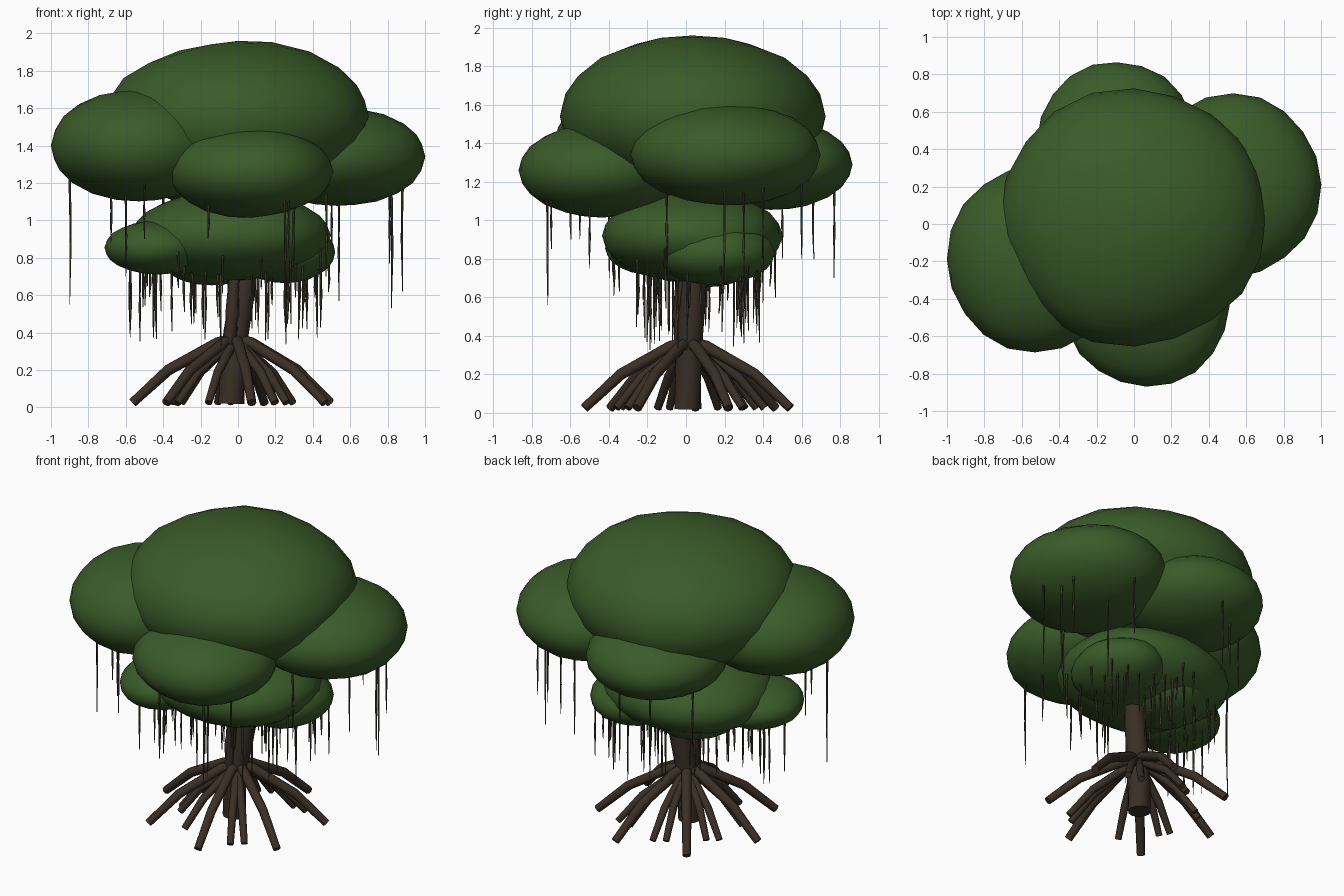
import bpy, bmesh, math, random
from mathutils import Vector

if "Cube" in bpy.data.objects:
    bpy.data.objects.remove(bpy.data.objects["Cube"])

random.seed(4)


def material(name, rgb):
    m = bpy.data.materials.new(name)
    m.diffuse_color = (*rgb, 1)
    m.use_nodes = True
    m.node_tree.nodes["Principled BSDF"].inputs["Base Color"].default_value = m.diffuse_color
    return m


LEAF = material("leaf_green", (0.042, 0.105, 0.022))
BARK = material("bark_brown", (0.042, 0.028, 0.018))
VINE = material("vine_brown", (0.055, 0.05, 0.03))


def finish(bm, name, mat, angle=60):
    me = bpy.data.meshes.new(name)
    bm.to_mesh(me)
    bm.free()
    me.materials.append(mat)
    ob = bpy.data.objects.new(name, me)
    bpy.context.collection.objects.link(ob)
    bpy.ops.object.select_all(action='DESELECT')
    ob.select_set(True)
    bpy.context.view_layer.objects.active = ob
    bpy.ops.object.shade_smooth_by_angle(angle=math.radians(angle))
    return ob


def tube(bm, points, radii, sides=8):
    """Capped tapered tube through a few points."""
    pts = [Vector(p) for p in points]
    rings = []
    for i, p in enumerate(pts):
        d = (pts[min(i + 1, len(pts) - 1)] - pts[max(i - 1, 0)]).normalized()
        q = d.to_track_quat('Z', 'Y')
        rings.append([bm.verts.new(p + q @ Vector((
            radii[i] * math.cos(math.tau * k / sides),
            radii[i] * math.sin(math.tau * k / sides), 0)))
            for k in range(sides)])
    for a, b in zip(rings, rings[1:]):
        for k in range(sides):
            j = (k + 1) % sides
            bm.faces.new((a[k], a[j], b[j], b[k]))
    bm.faces.new(rings[0][::-1])
    bm.faces.new(rings[-1])


# Foliage masses: centre and radii
UPPER = {
    "crown_top": ((0, 0.035, 1.54), (0.715, 0.69, 0.42)),
    "crown_left": ((-0.53, -0.19, 1.40), (0.47, 0.50, 0.30)),
    "crown_right": ((0.53, 0.21, 1.34), (0.47, 0.49, 0.265)),
    "crown_front": ((0.065, -0.44, 1.26), (0.44, 0.43, 0.245)),
    "crown_back": ((-0.09, 0.44, 1.29), (0.43, 0.43, 0.235)),
}
LOWER = {
    "skirt_middle": ((-0.04, 0.03, 0.92), (0.54, 0.475, 0.24)),
    "skirt_left": ((-0.44, -0.14, 0.855), (0.27, 0.28, 0.145)),
    "skirt_right": ((0.25, 0.15, 0.83), (0.27, 0.31, 0.165)),
    "skirt_bottom": ((-0.14, 0.1, 0.82), (0.28, 0.28, 0.17)),
}
for i, (name, (c, r)) in enumerate({**UPPER, **LOWER}.items()):
    bm = bmesh.new()
    bmesh.ops.create_icosphere(bm, subdivisions=3, radius=1)
    for v in bm.verts:
        n = v.co.copy()
        lump = 1 + 0.02 * math.sin(4 * n.x + i) * math.cos(4 * n.y + 2 * i)
        v.co = Vector([c[k] + r[k] * n[k] * lump for k in range(3)])
    finish(bm, name, LEAF, 80)

# Leaning trunk and its second stem
bm = bmesh.new()
tube(bm, [(-0.035, 0.01, 0.02), (-0.03, 0.01, 0.22), (-0.01, 0.02, 0.40),
          (0.035, 0.045, 0.68), (0.04, 0.05, 0.95)],
     [0.07, 0.07, 0.068, 0.065, 0.05], 12)
finish(bm, "trunk", BARK)
bm = bmesh.new()
tube(bm, [(-0.04, -0.02, 0.33), (-0.03, -0.035, 0.5), (-0.02, -0.02, 0.8)],
     [0.045, 0.038, 0.035])
finish(bm, "second_stem", BARK)


# Prop roots: seven long arched ones, shorter ones beside them
def prop_root(bm, angle, reach, top, radius):
    c, s = math.cos(math.radians(angle)), math.sin(math.radians(angle))
    path = [(0.01, top), (reach * 0.17, top - 0.02),
            (reach * 0.65, top * 0.55), (reach, 0.025)]
    tube(bm, [(c * d - 0.015, s * d + 0.015, z) for d, z in path],
         [radius, radius, radius * 0.95, radius * 0.8])


bm = bmesh.new()
for i in range(7):
    outer = (125 + i * 360 / 7) % 360
    prop_root(bm, outer, 0.55, 0.365, 0.031)
    for side in (-20, 20):
        a = (outer + side) % 360
        # leave the trunk foot visible from the front and the right
        if abs(a - 265) > 12 and 12 < a < 346:
            prop_root(bm, a, random.uniform(0.34, 0.44), 0.34, 0.026)
finish(bm, "prop_roots", BARK)


# Hanging aerial roots
def underside(masses, x, y):
    """Lowest foliage height at x, y, or None outside it."""
    hits = []
    for c, r in masses.values():
        d = ((x - c[0]) / r[0]) ** 2 + ((y - c[1]) / r[1]) ** 2
        if d < 0.93:
            hits.append(c[2] - r[2] * math.sqrt(1 - d))
    return min(hits) if hits else None


def hang(bm, x, y, z, length):
    bend = random.uniform(-0.005, 0.005)
    tube(bm, [(x, y, z + 0.02), (x + bend, y, z - length * 0.5),
              (x, y + bend, z - length)], [0.008, 0.0065, 0.002], 6)


bm = bmesh.new()
made = 0
while made < 62:
    x, y = random.uniform(-0.69, 0.53), random.uniform(-0.4, 0.47)
    z = underside(LOWER, x, y)
    if z and math.hypot(x, y) > 0.16:
        hang(bm, x, y, z, random.uniform(0.12, 0.38))
        made += 1
finish(bm, "lower_aerial_roots", VINE)

bm = bmesh.new()
for x, y, low in ((-0.9, -0.2, 0.55), (-0.68, -0.35, 0.88), (0.82, 0.3, 0.53),
                  (0.88, 0.2, 0.62), (0.81, 0.4, 0.77), (-0.28, -0.72, 0.7),
                  (-0.6, -0.4, 0.7), (0.25, -0.72, 0.56), (0.27, -0.7, 0.85),
                  (-0.16, -0.6, 0.9), (-0.05, 0.77, 0.7), (-0.2, 0.66, 0.8),
                  (0.54, 0.4, 0.57), (0.5, 0.6, 0.8), (0.47, -0.1, 0.7),
                  (-0.4, 0.5, 0.8), (-0.5, -0.55, 0.9), (0.3, -0.5, 0.75)):
    z = underside(UPPER, x, y)
    if z:
        hang(bm, x, y, z, z - low)
finish(bm, "upper_aerial_roots", VINE)
